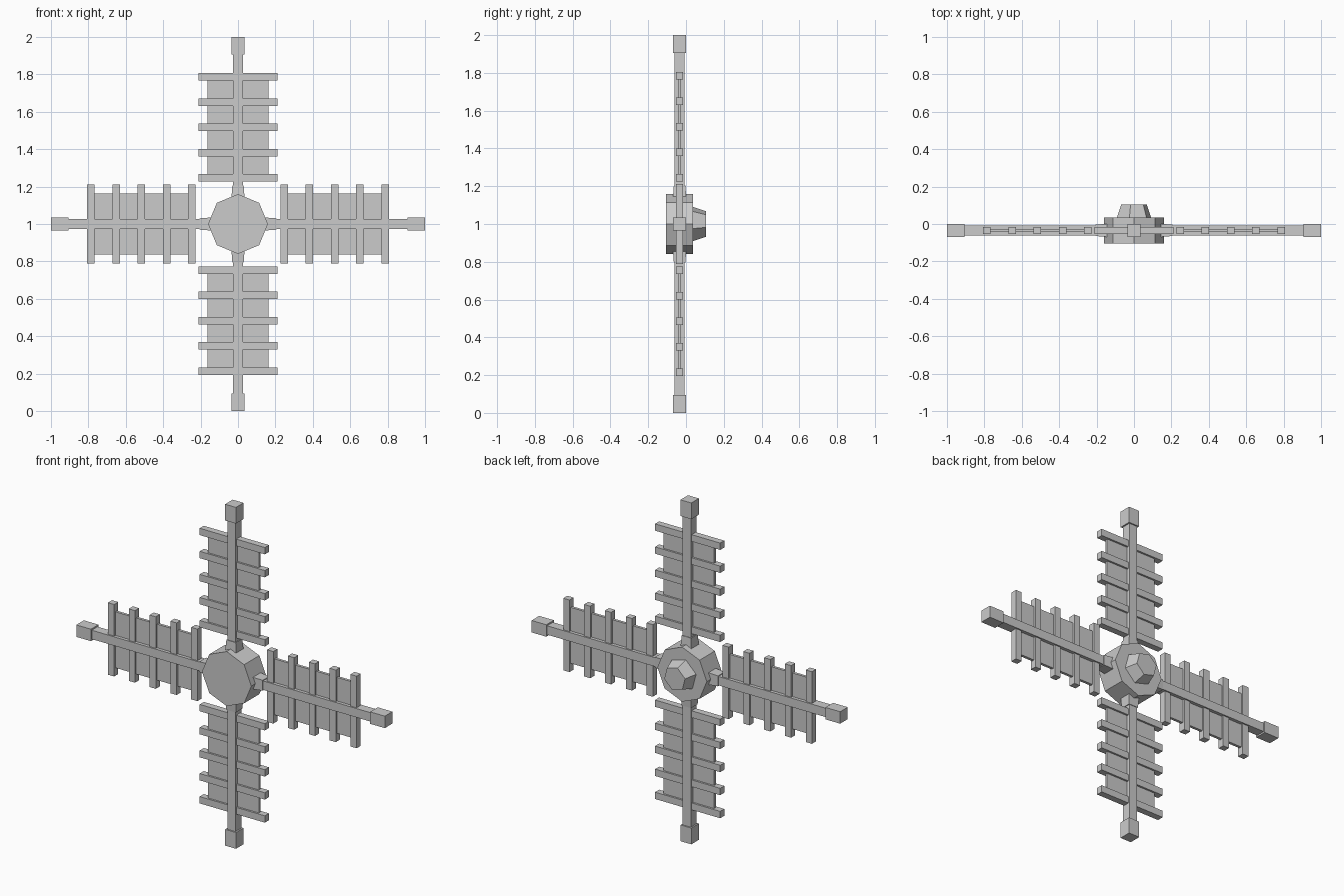
import bpy
import math
from mathutils import Matrix, Vector

cube = bpy.data.objects.get("Cube")
if cube:
    bpy.data.objects.remove(cube, do_unlink=True)

grey = bpy.data.materials.new("light_grey")
grey.use_nodes = True
colour = (0.6, 0.6, 0.6, 1)
grey.diffuse_color = colour
grey.node_tree.nodes["Principled BSDF"].inputs["Base Color"].default_value = colour

CENTRE = Vector((0, 0, 1))
SAIL_Y = -0.034


def finish(name, matrix):
    obj = bpy.context.object
    obj.name = name
    obj.data.transform(matrix)
    obj.data.materials.append(grey)
    return obj


def drum(name, sides, r_front, r_back, y_front, y_back, turn):
    """Flat-sided drum lying along y, with a vertex at angle turn."""
    bpy.ops.mesh.primitive_cone_add(vertices=sides, radius1=r_front,
                                    radius2=r_back, depth=y_back - y_front)
    # Primitive vertices start on local +y; stand that on z, then turn about y
    lay = Matrix.Rotation(turn, 4, 'Y') @ Matrix.Rotation(-math.pi / 2, 4, 'X')
    place = Matrix.Translation(CENTRE + Vector((0, (y_front + y_back) / 2, 0)))
    return finish(name, place @ lay)


def sail_bar(name, angle, width, thick, inner, outer, taper=1):
    """Box reaching outward from the hub between two radii."""
    bpy.ops.mesh.primitive_cube_add(size=1)
    for v in bpy.context.object.data.vertices:
        if v.co.z > 0:
            v.co.x *= taper
            v.co.y *= taper
    size = Matrix.Diagonal((width, thick, outer - inner, 1))
    shift = Matrix.Translation((0, SAIL_Y, (inner + outer) / 2))
    spin = Matrix.Translation(CENTRE) @ Matrix.Rotation(angle, 4, 'Y')
    return finish(name, spin @ shift @ size)


# Hub and rear cap
drum("hub", 8, 0.16, 0.16, -0.105, 0.036, 0)
drum("rear_cap", 6, 0.094, 0.07, 0.036, 0.105, math.radians(-15))

# Four sails: spar, socket, tip block, panel and rungs
for i, side in enumerate(("top", "left", "bottom", "right")):
    angle = i * math.pi / 2
    sail_bar(side + "_spar", angle, 0.052, 0.054, 0.08, 0.92)
    sail_bar(side + "_socket", angle, 0.076, 0.076, 0.1, 0.205, 0.8)
    sail_bar(side + "_tip", angle, 0.07, 0.07, 0.905, 1.0)
    sail_bar(side + "_panel", angle, 0.328, 0.016, 0.246, 0.785)
    for k in range(5):
        r = 0.246 + k * 0.135
        sail_bar(f"{side}_rung_{k + 1}", angle, 0.422, 0.038, r - 0.02, r + 0.02)
